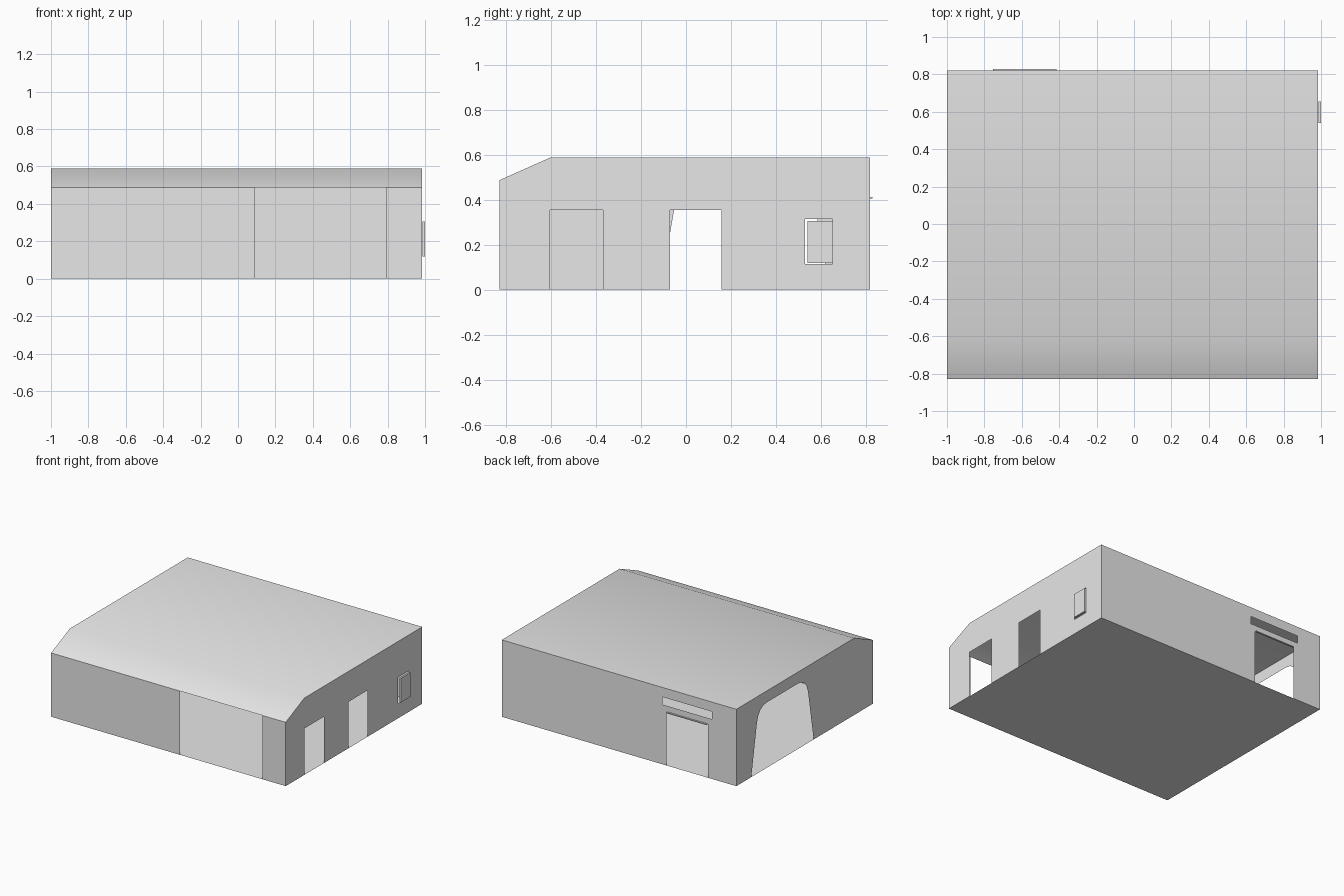
import bpy, bmesh
from mathutils import Vector

cube = bpy.data.objects.get("Cube")
if cube:
    bpy.data.objects.remove(cube, do_unlink=True)

LEFT, RIGHT, FRONT, BACK = -1.0, 0.985, -0.83, 0.82
EAVE, TOP, BEND = 0.488, 0.588, -0.605

grey = bpy.data.materials.new("light grey")
grey.use_nodes = True
colour = (0.8, 0.8, 0.8, 1)
grey.diffuse_color = colour
grey.node_tree.nodes["Principled BSDF"].inputs["Base Color"].default_value = colour


def finish(name, bm):
    mesh = bpy.data.meshes.new(name)
    bm.to_mesh(mesh)
    bm.free()
    mesh.materials.append(grey)
    ob = bpy.data.objects.new(name, mesh)
    bpy.context.collection.objects.link(ob)
    return ob


def sheet(name, loops, place, normal):
    """Thin flat panel: first loop is the outline, the others are holes."""
    bm = bmesh.new()
    edges = []
    for loop in loops:
        vs = [bm.verts.new(place(a, b)) for a, b in loop]
        edges += [bm.edges.new((v, vs[i - 1])) for i, v in enumerate(vs)]
    bmesh.ops.triangle_fill(bm, edges=edges, use_beauty=True, normal=normal)
    bm.normal_update()
    for f in bm.faces:
        if f.normal.dot(Vector(normal)) < 0:
            f.normal_flip()
    return finish(name, bm)


def rect(a0, a1, b0, b1):
    return [(a0, b0), (a1, b0), (a1, b1), (a0, b1)]


def doorway(a0, a1, h):
    return [(a0, 0), (a0, h), (a1, h), (a1, 0)]


def box(name, lo, hi):
    bm = bmesh.new()
    bmesh.ops.create_cube(bm, size=1)
    lo, hi = Vector(lo), Vector(hi)
    for v in bm.verts:
        v.co = (lo + hi) / 2 + v.co * (hi - lo)
    return finish(name, bm)


# Floor slab
sheet("floor", [rect(LEFT, RIGHT, FRONT, BACK)], lambda a, b: (a, b, 0), (0, 0, 1))

# Front wall panels either side of the full-height opening
for name, a, b in (("front_wall_wide", LEFT, 0.09), ("front_wall_narrow", 0.79, RIGHT)):
    sheet(name, [rect(a, b, 0, EAVE)], lambda x, z: (x, FRONT, z), (0, -1, 0))

# Back wall with a doorway and a slot above it
back = [(LEFT, 0)] + doorway(-0.76, -0.41, 0.41) + [(RIGHT, 0), (RIGHT, TOP), (LEFT, TOP)]
sheet("back_wall", [back, rect(-0.795, -0.375, 0.457, 0.515)],
      lambda x, z: (x, BACK, z), (0, 1, 0))
box("door_hood", (-0.755, BACK, 0.405), (-0.415, 0.83, 0.412))

# Side wall outline shared by both gable ends
gable_top = [(BACK, 0), (BACK, TOP), (BEND, TOP), (FRONT, EAVE)]

# Wall with two doorways and a window
side = [(FRONT, 0)] + doorway(-0.605, -0.37, 0.355) + doorway(-0.072, 0.158, 0.355)
sheet("door_side_wall", [side + gable_top, rect(0.53, 0.653, 0.115, 0.315)],
      lambda y, z: (RIGHT, y, z), (1, 0, 0))
box("window_pane", (RIGHT + 0.002, 0.54, 0.12), (1.0, 0.655, 0.305))

# Wall with the tapered, round-shouldered archway
half = [(0.377, 0), (0.31, 0.385), (0.295, 0.435), (0.27, 0.47), (0.235, 0.492), (0.19, 0.5)]
centre = 0.262
arch = [(centre - d, z) for d, z in half] + [(centre + d, z) for d, z in reversed(half)]
sheet("arch_side_wall", [[(FRONT, 0)] + arch + gable_top],
      lambda y, z: (LEFT, y, z), (-1, 0, 0))

# Roof: sloped front strip blending smoothly into the flat deck
bm = bmesh.new()
rows = [[bm.verts.new((x, y, z)) for x in (LEFT, RIGHT)]
        for y, z in ((FRONT, EAVE), (BEND, TOP), (BACK, TOP))]
for p, q in zip(rows, rows[1:]):
    bm.faces.new((p[0], p[1], q[1], q[0])).smooth = True
finish("roof", bm)
